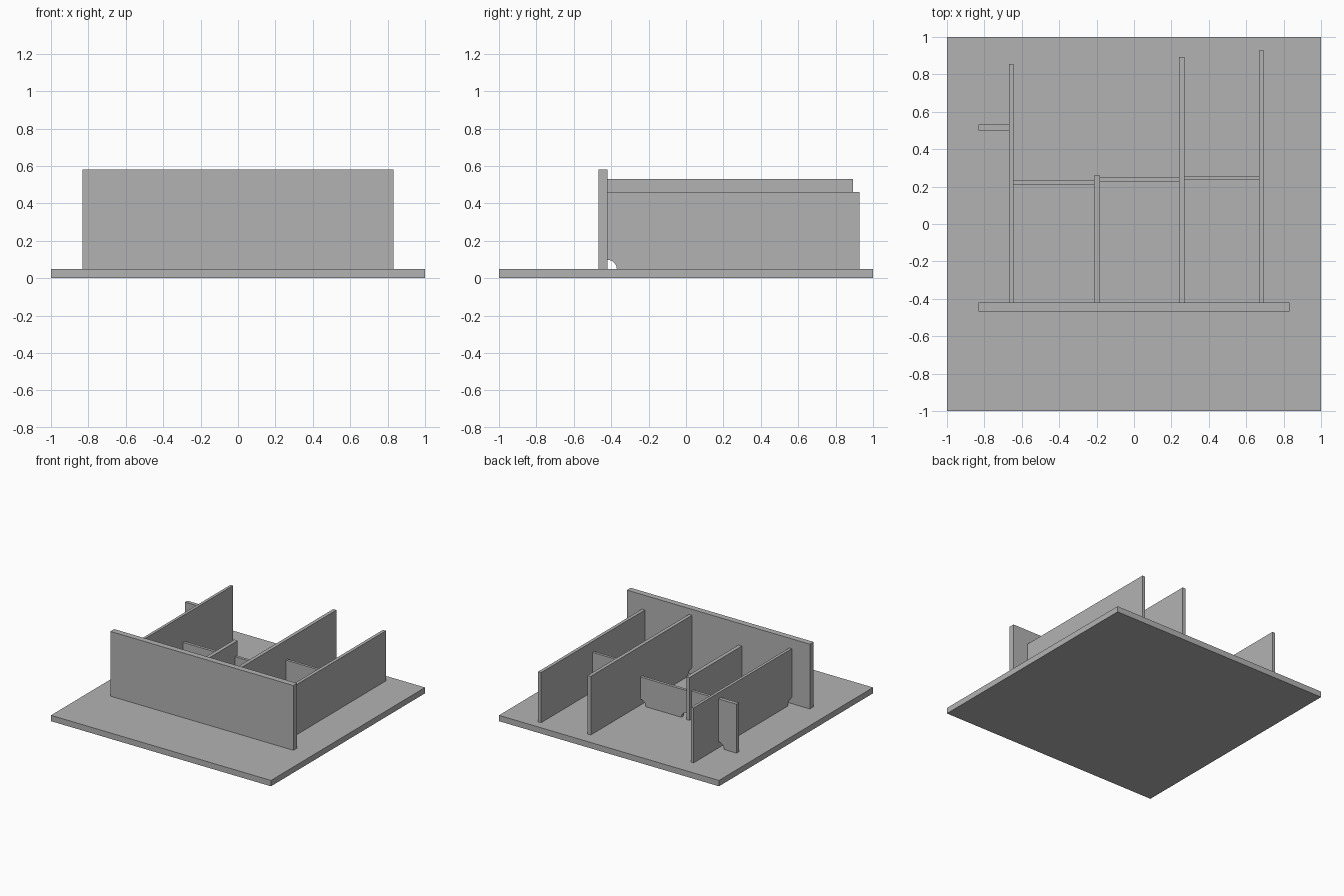
import bpy, bmesh, math
from mathutils import Vector

cube = bpy.data.objects.get("Cube")
if cube:
    bpy.data.objects.remove(cube, do_unlink=True)

GREY = (0.45, 0.45, 0.45, 1)
steel = bpy.data.materials.new("plain grey steel")
steel.use_nodes = True
steel.diffuse_color = GREY
steel.node_tree.nodes["Principled BSDF"].inputs["Base Color"].default_value = GREY

BASE_TOP = 0.048   # upper face of the base plate
HOLE = 0.05        # radius of the corner cut-outs
FRONT = -0.42      # back face of the front plate


def corner_arc(a, z, side):
    """Quarter circle around a bottom corner, from the floor up to the end edge."""
    steps = 10
    return [(a + side * HOLE * math.cos(i * math.pi / 2 / steps),
             z + HOLE * math.sin(i * math.pi / 2 / steps)) for i in range(steps + 1)]


def plate(name, axis, start, end, near, far, bottom, top, hole_start=False, hole_end=False):
    """Upright plate running along axis, extruded from near to far across it."""
    first = corner_arc(start, bottom, 1) if hole_start else [(start, bottom)]
    last = corner_arc(end, bottom, -1) if hole_end else [(end, bottom)]
    profile = first + [(start, top), (end, top)] + last[::-1]

    def place(a, z):
        return (a, near, z) if axis == "x" else (near, a, z)

    bm = bmesh.new()
    face = bm.faces.new([bm.verts.new(place(a, z)) for a, z in profile])
    grown = bmesh.ops.extrude_face_region(bm, geom=[face])["geom"]
    shift = far - near
    move = Vector((0, shift, 0) if axis == "x" else (shift, 0, 0))
    bmesh.ops.translate(bm, vec=move, verts=[g for g in grown if isinstance(g, bmesh.types.BMVert)])
    bmesh.ops.recalc_face_normals(bm, faces=bm.faces)
    mesh = bpy.data.meshes.new(name)
    bm.to_mesh(mesh)
    bm.free()
    mesh.materials.append(steel)
    obj = bpy.data.objects.new(name, mesh)
    bpy.context.collection.objects.link(obj)
    return obj


# Base and tall front plate
plate("base_plate", "x", -1, 1, -1, 1, 0, BASE_TOP)
plate("front_plate", "x", -0.832, 0.832, -0.469, FRONT, BASE_TOP, 0.58)

# Long ribs running back from the front plate: x range, back end, top
for name, x0, x1, back, top in [
    ("outer_right_rib", -0.668, -0.645, 0.855, 0.50),
    ("short_rib", -0.214, -0.183, 0.258, 0.40),
    ("inner_left_rib", 0.241, 0.27, 0.892, 0.53),
    ("outer_left_rib", 0.668, 0.695, 0.927, 0.46),
]:
    plate(name, "y", FRONT, back, x0, x1, BASE_TOP, top, hole_start=True)

# Cross plates between neighbouring ribs: x range, y range, top
for name, x0, x1, y0, y1, top in [
    ("right_cross_plate", -0.645, -0.214, 0.209, 0.233, 0.28),
    ("middle_cross_plate", -0.183, 0.241, 0.225, 0.249, 0.28),
    ("left_cross_plate", 0.27, 0.668, 0.235, 0.257, 0.37),
]:
    plate(name, "x", x0, x1, y0, y1, BASE_TOP, top, True, True)

# Stub bracket on the outside of the right rib
plate("side_bracket", "x", -0.832, -0.668, 0.5, 0.531, BASE_TOP, 0.45, hole_end=True)
